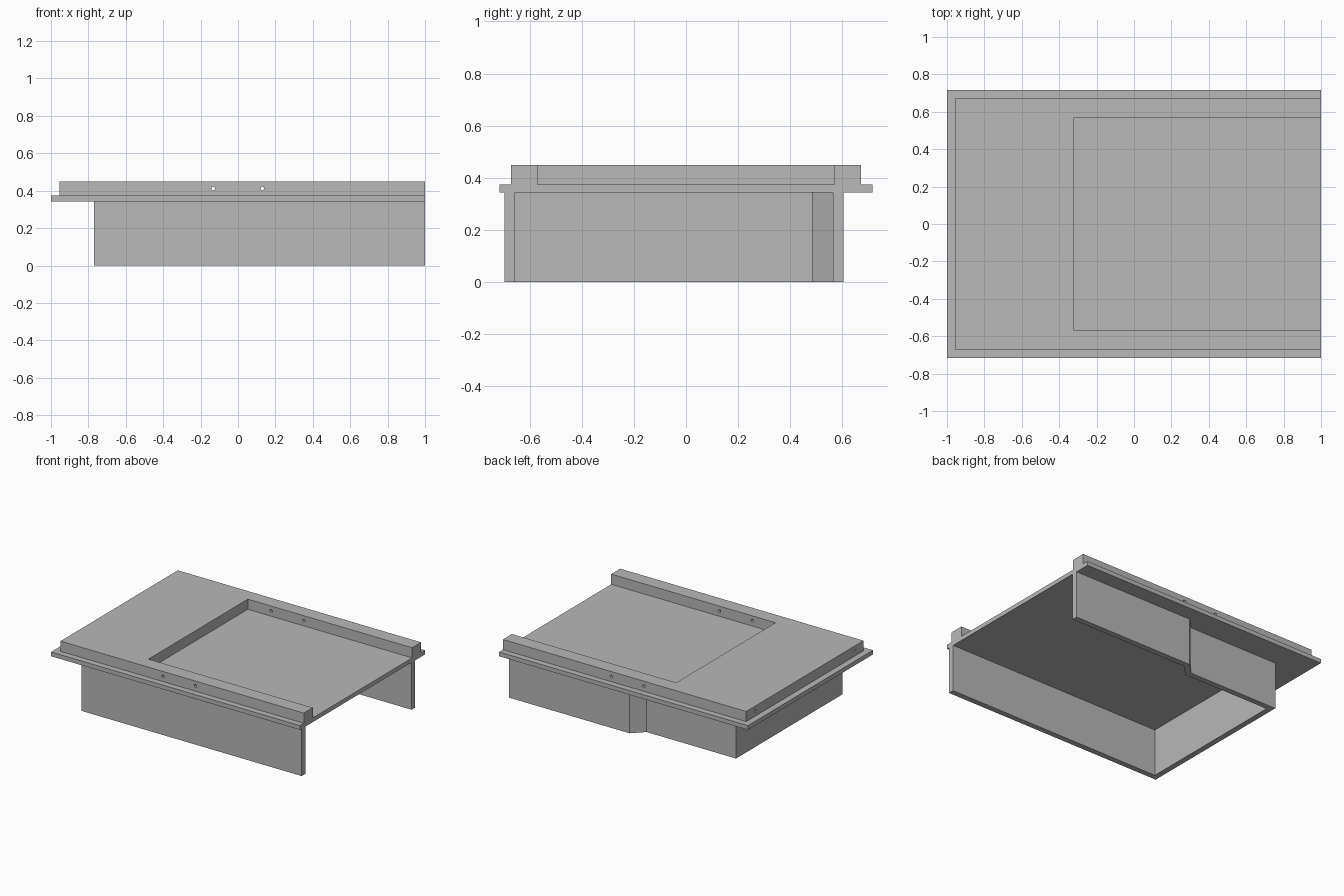
import bpy
import bmesh
from math import pi, tan
from mathutils import Matrix, Vector

cube = bpy.data.objects.get("Cube")
if cube:
    bpy.data.objects.remove(cube, do_unlink=True)

grey = bpy.data.materials.new("plain grey")
grey.use_nodes = True
colour = (0.48, 0.48, 0.48, 1)
grey.diffuse_color = colour
grey.node_tree.nodes["Principled BSDF"].inputs["Base Color"].default_value = colour


def add_object(name, bm):
    bmesh.ops.recalc_face_normals(bm, faces=bm.faces[:])
    mesh = bpy.data.meshes.new(name)
    bm.to_mesh(mesh)
    bm.free()
    mesh.materials.append(grey)
    obj = bpy.data.objects.new(name, mesh)
    bpy.context.collection.objects.link(obj)
    return obj


def prism(name, outline, bottom, top):
    """Extrude a flat outline upward."""
    bm = bmesh.new()
    face = bm.faces.new([bm.verts.new((x, y, bottom)) for x, y in outline])
    result = bmesh.ops.extrude_face_region(bm, geom=[face])
    verts = [v for v in result["geom"] if isinstance(v, bmesh.types.BMVert)]
    bmesh.ops.translate(bm, verts=verts, vec=(0, 0, top - bottom))
    return add_object(name, bm)


def drill(bm, centre, axis, length, radius=0.01):
    """Add one round drill bit to the cutter mesh."""
    turn = Vector((0, 0, 1)).rotation_difference(Vector(axis)).to_matrix().to_4x4()
    bmesh.ops.create_cone(bm, cap_ends=True, segments=20, radius1=radius,
                          radius2=radius, depth=length,
                          matrix=Matrix.Translation(centre) @ turn)


FLANGE_BOTTOM, FLANGE_TOP, FRAME_TOP = 0.343, 0.374, 0.448
HOLE_Z = 0.412

# Thin base plate whose edge forms the flange
prism("flange_plate", [(-1, -0.717), (1, -0.717), (1, 0.717), (-1, 0.717)],
      FLANGE_BOTTOM, FLANGE_TOP)

# Raised frame around a recess that is open at one end
half_frame = [(-0.32, 0.57), (1, 0.57), (1, 0.673), (-0.955, 0.673)]
frame = prism("raised_frame",
              half_frame + [(x, -y) for x, y in reversed(half_frame)],
              FLANGE_TOP, FRAME_TOP)

# Screw holes through both rails, and blind holes in the closed end
bm = bmesh.new()
for x in (-0.133, 0.13):
    drill(bm, (x, 0, HOLE_Z), (0, 1, 0), 1.6)
for y in (-0.57, 0.57):
    drill(bm, (-0.955, y, HOLE_Z), (1, 0, 0), 0.2)
cutter = add_object("hole_cutter", bm)
cutter.hide_render = True
cut = frame.modifiers.new("holes", "BOOLEAN")
cut.object = cutter
cut.operation = "DIFFERENCE"
cut.solver = "EXACT"
bpy.context.view_layer.objects.active = frame
bpy.ops.object.modifier_apply(modifier=cut.name)
bpy.data.objects.remove(cutter, do_unlink=True)

# Skirt wall below the plate, with an angled jog in the back side
T = 0.041
jog = T * tan(pi / 8)
outer = [(1, -0.697), (-0.77, -0.697), (-0.77, 0.525),
         (-0.05, 0.525), (0.03, 0.605), (1, 0.605)]
inner = [(1, -0.697 + T), (-0.77 + T, -0.697 + T), (-0.77 + T, 0.525 - T),
         (-0.05 + jog, 0.525 - T), (0.03 + jog, 0.605 - T), (1, 0.605 - T)]
prism("skirt_wall", outer + inner[::-1], 0, FLANGE_BOTTOM)
